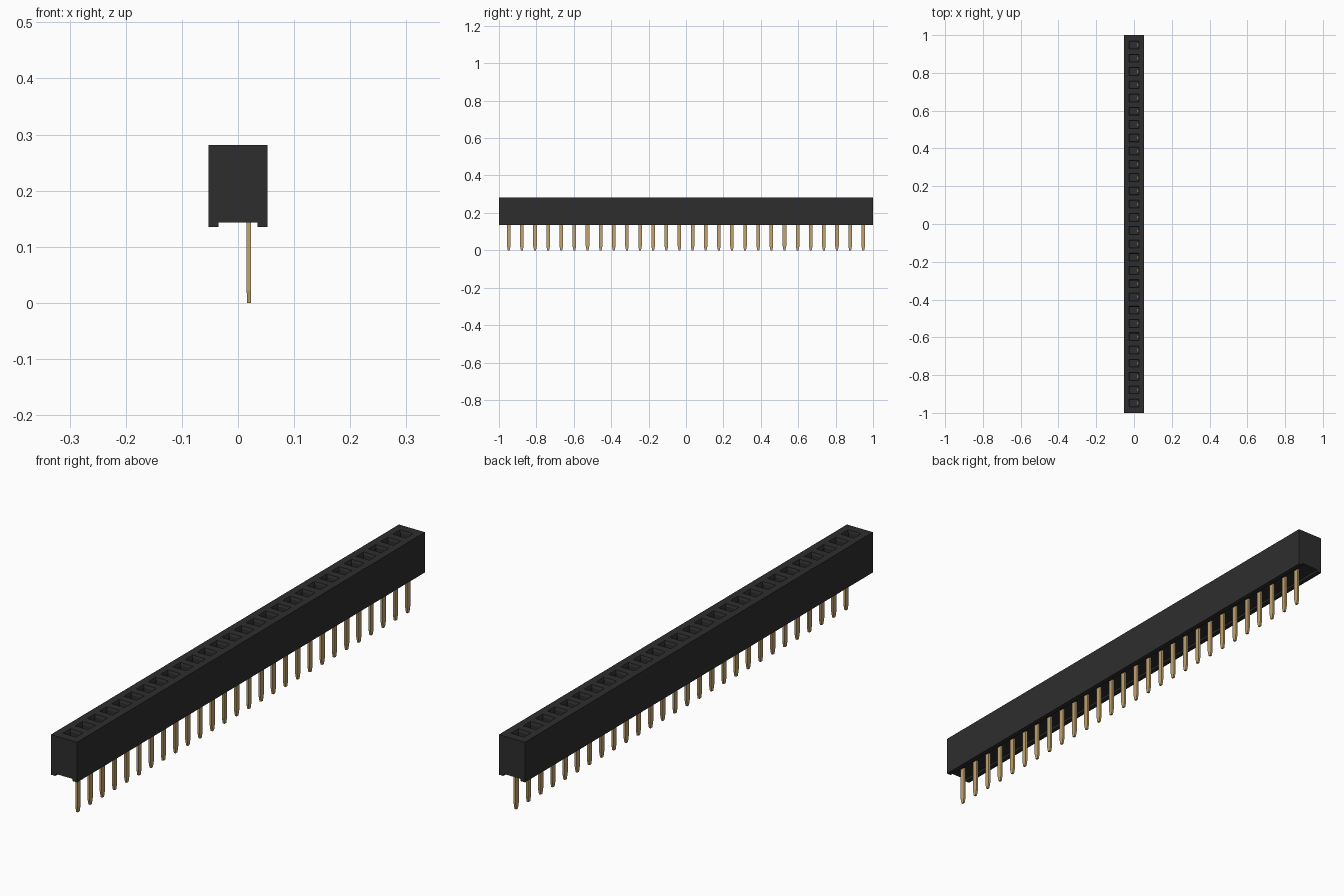
import bpy, bmesh

cube = bpy.data.objects.get("Cube")
if cube:
    bpy.data.objects.remove(cube, do_unlink=True)

COUNT = 28
PITCH = 0.0702
X, Z0, Z1 = 0.0525, 0.135, 0.281     # housing half width, bottom, top
NOTCH_X, NOTCH_Z = 0.035, 0.143      # channel along the underside
ROWS = [(i - (COUNT - 1) / 2) * PITCH for i in range(COUNT)]


def material(name, colour):
    m = bpy.data.materials.new(name)
    m.use_nodes = True
    m.diffuse_color = (*colour, 1)
    m.node_tree.nodes["Principled BSDF"].inputs["Base Color"].default_value = (*colour, 1)
    return m


black = material("black plastic", (0.027, 0.027, 0.027))
gold = material("gold metal", (0.54, 0.37, 0.16))


def make_object(name, bm, mat):
    bmesh.ops.recalc_face_normals(bm, faces=bm.faces)
    mesh = bpy.data.meshes.new(name)
    bm.to_mesh(mesh)
    bm.free()
    mesh.materials.append(mat)
    ob = bpy.data.objects.new(name, mesh)
    bpy.context.collection.objects.link(ob)
    return ob


def add_stack(bm, cx, cy, sections):
    """Closed rectangular column through (half x, half y, z) sections."""
    rings = [[bm.verts.new((cx + sx * hx, cy + sy * hy, z))
              for sx, sy in ((-1, -1), (1, -1), (1, 1), (-1, 1))]
             for hx, hy, z in sections]
    for a, b in zip(rings, rings[1:]):
        for i in range(4):
            j = (i + 1) % 4
            bm.faces.new((a[i], a[j], b[j], b[i]))
    bm.faces.new(rings[0][::-1])
    bm.faces.new(rings[-1])


# Housing: notched profile swept along y
bm = bmesh.new()
profile = [(-X, Z0), (-NOTCH_X, Z0), (-NOTCH_X, NOTCH_Z), (NOTCH_X, NOTCH_Z),
           (NOTCH_X, Z0), (X, Z0), (X, Z1), (-X, Z1)]
end = bm.faces.new([bm.verts.new((x, -1, z)) for x, z in profile])
swept = bmesh.ops.extrude_face_region(bm, geom=[end])["geom"]
bmesh.ops.translate(bm, vec=(0, 2, 0),
                    verts=[v for v in swept if isinstance(v, bmesh.types.BMVert)])
housing = make_object("housing", bm, black)

# Sockets cut into the top, with a small lead-in chamfer
bm = bmesh.new()
for y in ROWS:
    add_stack(bm, 0, y, [(0.023, 0.018, 0.16), (0.023, 0.018, 0.272),
                         (0.026, 0.021, Z1), (0.026, 0.021, Z1 + 0.02)])
cutter = make_object("socket_cutter", bm, black)
cutter.hide_render = True
cut = housing.modifiers.new("sockets", 'BOOLEAN')
cut.operation = 'DIFFERENCE'
cut.solver = 'EXACT'
cut.object = cutter
bpy.context.view_layer.objects.active = housing
bpy.ops.object.modifier_apply(modifier=cut.name)
bpy.data.objects.remove(cutter, do_unlink=True)

# Pins: flat strips tapering at the foot, reaching up inside each socket
bm = bmesh.new()
for y in ROWS:
    add_stack(bm, 0.0195, y, [(0.0035, 0.005, 0), (0.004, 0.0095, 0.022),
                              (0.004, 0.0095, 0.25)])
make_object("contact_pins", bm, gold)
